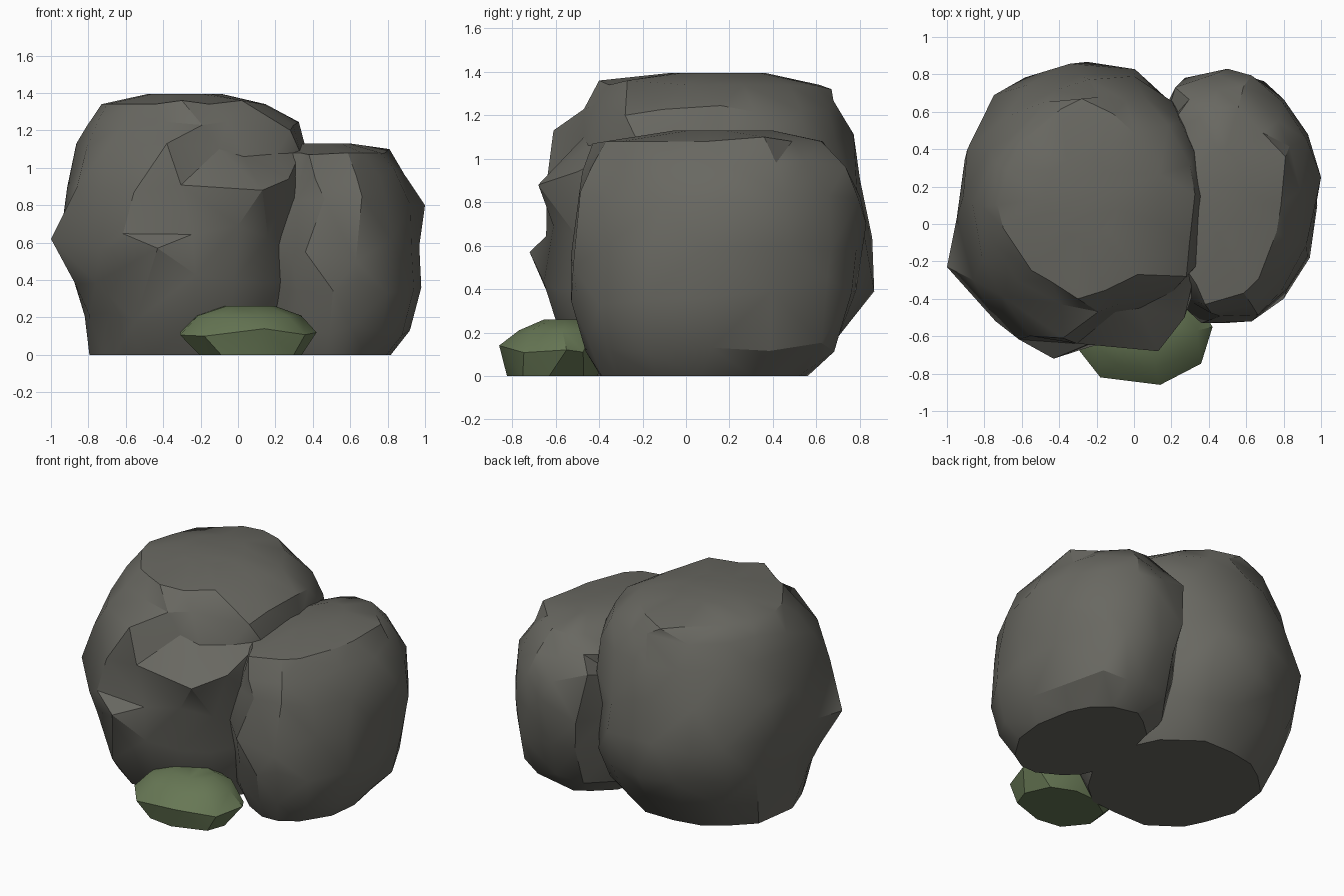
import bpy, bmesh, math, random
from mathutils import Vector

cube = bpy.data.objects.get("Cube")
if cube:
    bpy.data.objects.remove(cube, do_unlink=True)


def material(name, color):
    m = bpy.data.materials.new(name)
    m.diffuse_color = color
    m.use_nodes = True
    m.node_tree.nodes["Principled BSDF"].inputs["Base Color"].default_value = color
    return m


def power(v, p):
    return math.copysign(abs(v) ** p, v)


def rock(name, rings, corners, mat, sides, chip, seed):
    """Loft rings (z, xmin, xmax, ymin, ymax, roundness), chip them, then pull out corners."""
    rng = random.Random(seed)
    bm = bmesh.new()
    loops = []
    for z, x0, x1, y0, y1, roundness in rings:
        loop = []
        for i in range(sides):
            a = math.tau * (i + rng.uniform(-0.25, 0.25)) / sides
            r = 1 + rng.uniform(-chip, chip * 0.5)
            x = (x0 + x1) / 2 + (x1 - x0) / 2 * r * power(math.cos(a), 2 / roundness)
            y = (y0 + y1) / 2 + (y1 - y0) / 2 * r * power(math.sin(a), 2 / roundness)
            lift = rng.uniform(-chip, chip) * 0.6 if 0 < z < rings[-2][0] else 0
            loop.append(bm.verts.new((x, y, max(0, z + lift))))
        loops.append(loop)
    for low, high in zip(loops, loops[1:]):
        for i in range(sides):
            j = (i + 1) % sides
            bm.faces.new((low[i], low[j], high[j], high[i]))
    bm.faces.new(loops[0][::-1])
    bm.faces.new(loops[-1])

    # Pull the nearest free vertex out to each prominent corner
    free = [v for loop in loops[1:] for v in loop]
    for c in corners:
        target = Vector(c)
        v = min(free, key=lambda w: (w.co - target).length)
        v.co = target
        free.remove(v)

    bmesh.ops.triangulate(bm, faces=bm.faces[:])
    bmesh.ops.recalc_face_normals(bm, faces=bm.faces[:])
    mesh = bpy.data.meshes.new(name)
    bm.to_mesh(mesh)
    bm.free()
    mesh.materials.append(mat)
    obj = bpy.data.objects.new(name, mesh)
    bpy.context.collection.objects.link(obj)
    bpy.ops.object.select_all(action='DESELECT')
    obj.select_set(True)
    bpy.context.view_layer.objects.active = obj
    bpy.ops.object.shade_smooth_by_angle(angle=math.radians(30))
    return obj


stone = material("grey stone", (0.14, 0.138, 0.12, 1))
moss = material("mossy green stone", (0.135, 0.185, 0.09, 1))

# Large boulder, with a broken ledge on its front right
rock("large_boulder", [
    (0, -0.79, 0.25, -0.48, 0.58, 2.2),
    (0.2, -0.84, 0.32, -0.58, 0.75, 2.2),
    (0.4, -0.9, 0.36, -0.67, 0.85, 2.2),
    (0.62, -0.95, 0.4, -0.68, 0.86, 2.2),
    (0.88, -0.93, 0.41, -0.65, 0.82, 2.2),
    (1.1, -0.86, 0.39, -0.58, 0.76, 2.1),
    (1.24, -0.8, 0.34, -0.47, 0.71, 1.9),
    (1.34, -0.72, 0.17, -0.38, 0.63, 1.75),
    (1.395, -0.48, -0.08, -0.08, 0.36, 1.8),
], [
    (-1, -0.23, 0.62), (-0.74, -0.52, 0.57), (-0.43, -0.72, 0.57),
    (0.13, -0.68, 0.88), (0, -0.61, 0.69), (0.27, -0.5, 0.94),
    (0.03, -0.45, 1.06), (-0.1, -0.47, 1.1), (-0.38, -0.61, 1.13),
    (-0.3, -0.4, 1.36), (0.02, -0.27, 1.36), (0.28, -0.28, 1.2),
    (-0.86, -0.3, 0.9), (-0.55, -0.55, 0.18), (-0.28, 0.67, 1.32),
    (-0.73, 0.1, 1.34), (0, 0.79, 0.8),
], stone, 16, 0.05, 4)

# Lower boulder leaning against it
rock("side_boulder", [
    (0, 0.15, 0.82, -0.42, 0.56, 2),
    (0.13, 0.1, 0.92, -0.49, 0.72, 2.1),
    (0.36, 0.06, 0.98, -0.52, 0.82, 2.15),
    (0.6, 0.04, 0.96, -0.53, 0.84, 2.15),
    (0.82, 0.06, 0.97, -0.52, 0.8, 2.1),
    (0.97, 0.1, 0.89, -0.48, 0.74, 2),
    (1.08, 0.16, 0.8, -0.4, 0.64, 1.8),
    (1.13, 0.32, 0.6, -0.05, 0.4, 1.8),
], [
    (1, 0.25, 0.8), (0.93, 0.48, 0.6), (0.5, 0.83, 0.7),
    (0.81, 0.36, 1.1), (0.38, -0.43, 1.07), (0.63, -0.52, 0.5),
    (0.22, 0.73, 0.9), (0.8, -0.4, 0.33), (0.8, 0.65, 0.45),
    (0.36, -0.53, 0.55), (0.94, -0.18, 0.35), (0.98, 0.1, 0.36),
], stone, 15, 0.055, 11)

# Small mossy stone at the front
rock("mossy_stone", [
    (0, -0.22, 0.35, -0.83, -0.4, 2.1),
    (0.12, -0.33, 0.42, -0.85, -0.36, 2.1),
    (0.21, -0.24, 0.34, -0.77, -0.38, 2.1),
    (0.26, -0.08, 0.2, -0.66, -0.45, 2),
], [
    (-0.18, -0.82, 0.1), (0.14, -0.86, 0.14), (0.42, -0.55, 0.12),
], moss, 9, 0.04, 7)
